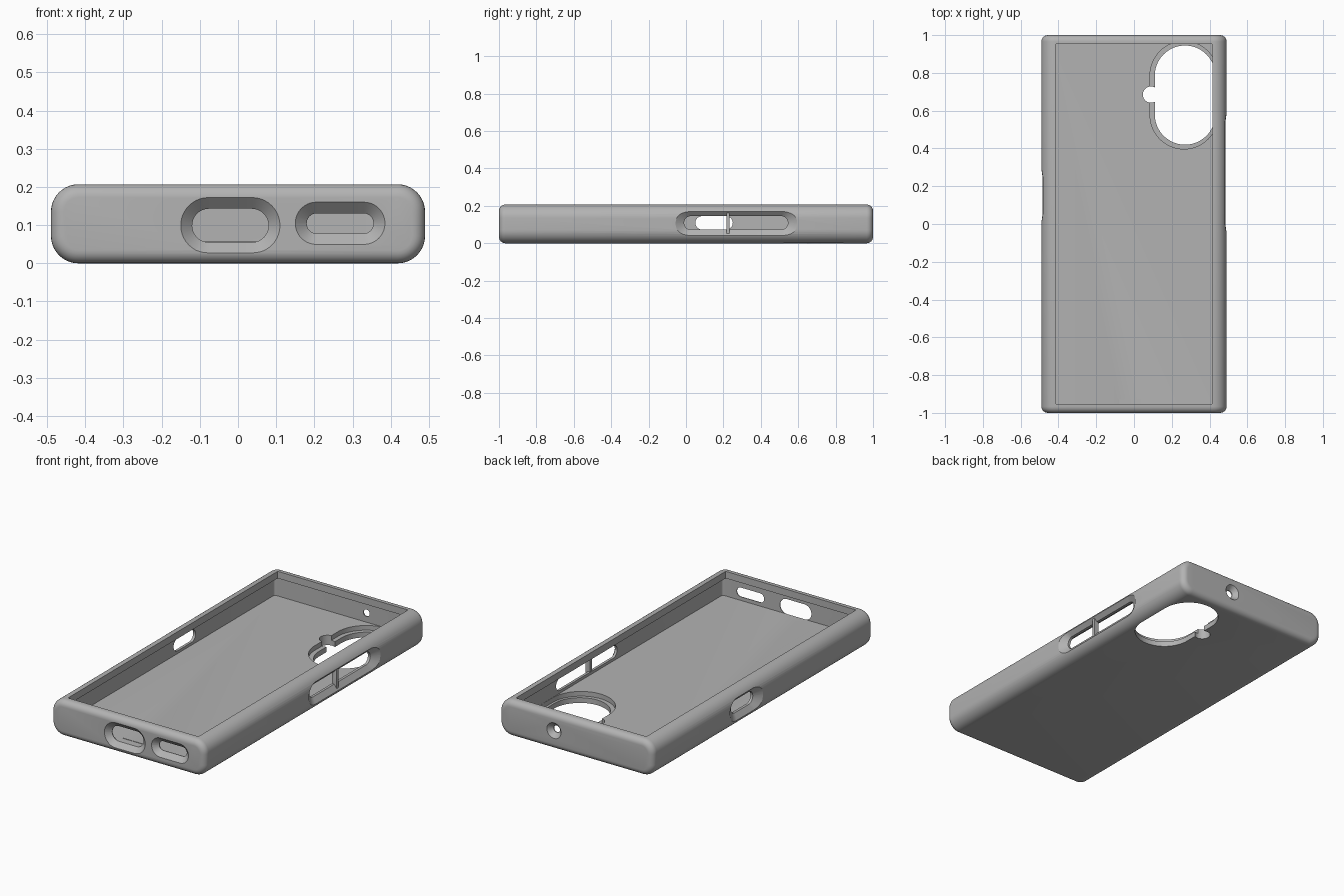
import bpy, bmesh, math
from mathutils import Matrix, Vector

if "Cube" in bpy.data.objects:
    bpy.data.objects.remove(bpy.data.objects["Cube"])

grey = bpy.data.materials.new("soft_grey")
grey.diffuse_color = (0.45, 0.45, 0.45, 1)
grey.use_nodes = True
grey.node_tree.nodes["Principled BSDF"].inputs["Base Color"].default_value = grey.diffuse_color


def rounded(u0, u1, v0, v1, r, n=10):
    """Outline of a rounded rectangle; a full radius gives a stadium."""
    r = min(r, (u1 - u0) / 2 - 1e-4, (v1 - v0) / 2 - 1e-4)
    corners = [(u1 - r, v1 - r), (u0 + r, v1 - r), (u0 + r, v0 + r), (u1 - r, v0 + r)]
    pts = []
    for k, (cu, cv) in enumerate(corners):
        for i in range(n + 1):
            a = math.pi / 2 * (k + i / n)
            pts.append((cu + r * math.cos(a), cv + r * math.sin(a)))
    return pts


def loft(name, sections, axis):
    """Solid through matching outlines, each placed at a position along axis."""
    place = {"x": lambda u, v, d: (d, u, v),
             "y": lambda u, v, d: (u, d, v),
             "z": lambda u, v, d: (u, v, d)}[axis]
    bm = bmesh.new()
    rings = [[bm.verts.new(place(u, v, d)) for u, v in pts] for d, pts in sections]
    for a, b in zip(rings, rings[1:]):
        for i in range(len(a)):
            j = (i + 1) % len(a)
            bm.faces.new((a[i], a[j], b[j], b[i]))
    bm.faces.new(rings[0])
    bm.faces.new(rings[-1])
    bmesh.ops.recalc_face_normals(bm, faces=bm.faces)
    me = bpy.data.meshes.new(name)
    bm.to_mesh(me)
    bm.free()
    me.materials.append(grey)
    ob = bpy.data.objects.new(name, me)
    bpy.context.collection.objects.link(ob)
    return ob


def apply(ob, mod):
    bpy.context.view_layer.objects.active = ob
    bpy.ops.object.modifier_apply(modifier=mod.name)


def boolean(ob, other, op="DIFFERENCE"):
    mod = ob.modifiers.new("cut", "BOOLEAN")
    mod.object, mod.operation, mod.solver = other, op, "EXACT"
    apply(ob, mod)
    bpy.data.objects.remove(other)


def port(name, axis, side, depth, outer, inner):
    """Flared port: outer outline at the surface, narrowing into a straight slot."""
    slope = (outer[1] - outer[0] - inner[1] + inner[0]) / (2 * depth)
    e = 0.01                                      # carry the flare past the surface
    grow = [outer[0] - e * slope, outer[1] + e * slope,
            outer[2] - e * slope, outer[3] + e * slope]
    s = 1 if side > 0 else -1
    return loft(name, [(side + s * e, rounded(*grow, 1)),
                       (side - s * depth, rounded(*inner, 1)),
                       (side - s * 0.07, rounded(*inner, 1))], axis)


# Outer shell: wide rounding along the sides, tighter rounding at the ends
case = loft("phone_case", [(-1, rounded(-.49, .49, 0, .207, .072)),
                           (1, rounded(-.49, .49, 0, .207, .072))], "y")
bev = case.modifiers.new("ends", "BEVEL")
bev.width, bev.segments, bev.limit_method, bev.angle_limit = .034, 6, "ANGLE", math.radians(60)
apply(case, bev)

# Cavity and the narrower opening that leaves a retaining lip
boolean(case, loft("cavity", [(z, rounded(-.445, .445, -.968, .968, .012, 4)) for z in (.057, .167)], "z"))
boolean(case, loft("opening", [(z, rounded(-.415, .415, -.953, .953, .004, 3)) for z in (.15, .3)], "z"))

# Camera window with recessed ledge and a small round notch
boolean(case, loft("camera_ledge", [(z, rounded(.085, .444, .397, .967, .185, 16)) for z in (.03, .08)], "z"))
boolean(case, loft("camera_window", [(z, rounded(.11, .43, .42, .945, .16, 16)) for z in (-.1, .08)], "z"))
boolean(case, loft("notch", [(z, rounded(.047, .133, .642, .728, .05)) for z in (-.1, .08)], "z"))

# Front ports, side button windows and rear round hole
boolean(case, port("charge_port", "y", -1, .028, (-.15, .11, .027, .172), (-.12, .08, .055, .143)))
boolean(case, port("speaker_port", "y", -1, .028, (.15, .385, .05, .16), (.18, .355, .078, .131)))
boolean(case, port("button_window", "x", .49, .03, (-.055, .595, .036, .174), (-.01, .545, .073, .145)))
boolean(case, port("left_window", "x", -.49, .03, (0, .3, .036, .174), (.05, .25, .073, .145)))
boolean(case, port("rear_hole", "y", 1, .026, (.095, .185, .065, .155), (.12, .16, .09, .13)))

# Rib between the two button windows
boolean(case, loft("rib", [(x, rounded(.217, .233, .045, .165, .003, 2)) for x in (.447, .476)], "x"), "UNION")

bpy.ops.object.select_all(action="DESELECT")
case.select_set(True)
bpy.context.view_layer.objects.active = case
bpy.ops.object.shade_smooth_by_angle(angle=math.radians(30))
